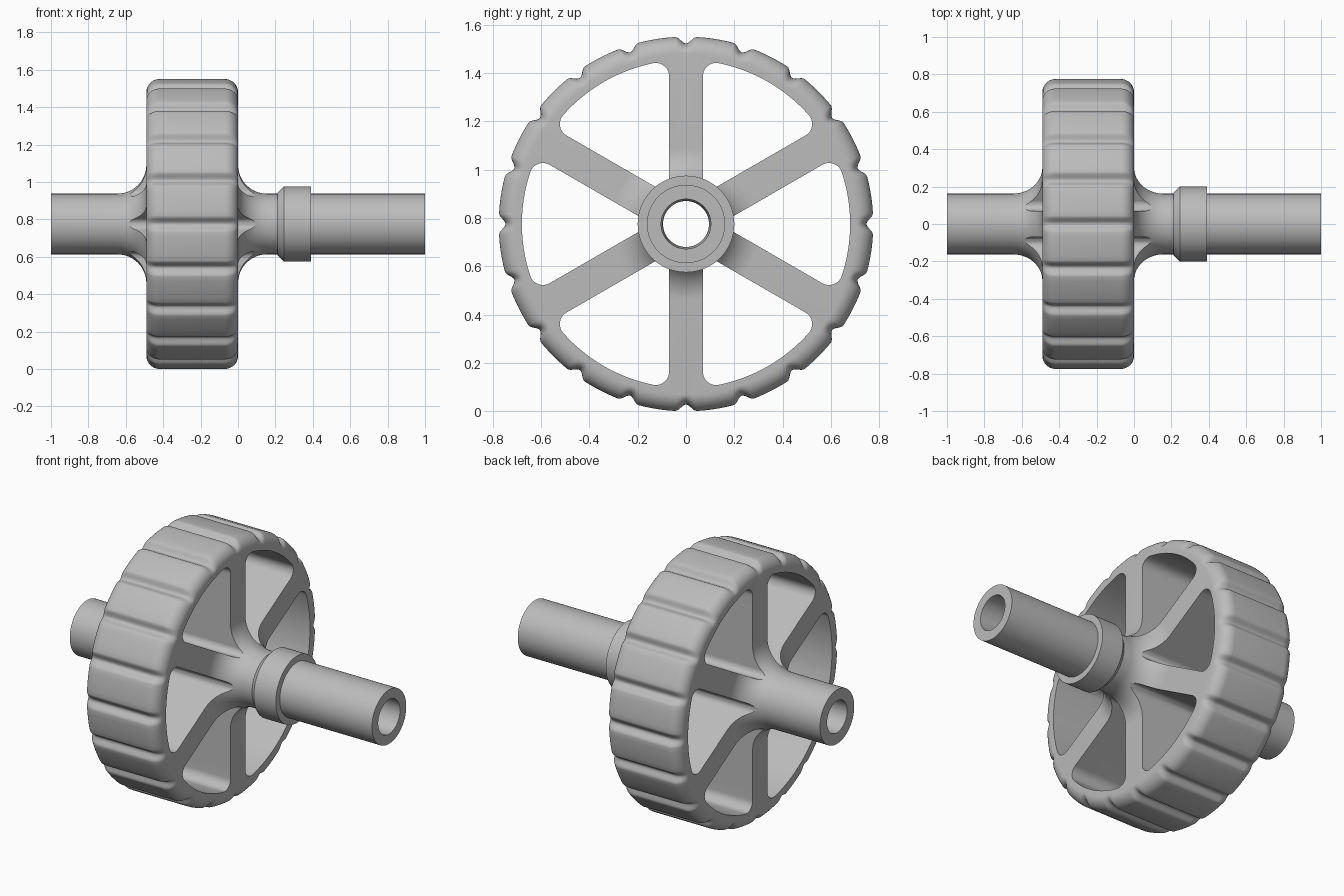
import bpy, bmesh
from math import sin, cos, pi, radians, asin, degrees

cube = bpy.data.objects.get("Cube")
if cube:
    bpy.data.objects.remove(cube, do_unlink=True)

# Main sizes
RIM_R, RIM_IN, CENTRE_Z = 0.776, 0.68, 0.775
X0, X1 = -0.49, 0.0
HUB_R, FLARE, EDGE = 0.162, 0.155, 0.07
GROOVES, DEPTH, HALF = 20, 0.028, 0.045

grey = bpy.data.materials.new("plain grey")
grey.diffuse_color = (0.5, 0.5, 0.5, 1)
grey.use_nodes = True
grey.node_tree.nodes["Principled BSDF"].inputs["Base Color"].default_value = (0.5, 0.5, 0.5, 1)


def arc(cx, cy, r, a0, a1, n):
    """Points on a circle from angle a0 to a1 in degrees."""
    angles = [radians(a0 + (a1 - a0) * i / n) for i in range(n + 1)]
    return [(cx + r * cos(a), cy + r * sin(a)) for a in angles]


def new_object(name, bm):
    bmesh.ops.recalc_face_normals(bm, faces=bm.faces)
    mesh = bpy.data.meshes.new(name)
    bm.to_mesh(mesh)
    bm.free()
    ob = bpy.data.objects.new(name, mesh)
    ob.location.z = CENTRE_Z
    bpy.context.collection.objects.link(ob)
    mesh.materials.append(grey)
    return ob


# Closed section of axle, flares, rim and collar as (x, radius)
profile = [(-1, 0.095), (-1, HUB_R)]
profile += arc(X0 - FLARE, HUB_R + FLARE, FLARE, -90, 0, 14)
profile += arc(X0 + EDGE, RIM_R - EDGE, EDGE, 180, 90, 10)
profile += arc(X1 - EDGE, RIM_R - EDGE, EDGE, 90, 0, 10)
profile += arc(X1 + FLARE, HUB_R + FLARE, FLARE, 180, 270, 14)
profile += [(0.21, HUB_R), (0.21, 0.167), (0.245, 0.2), (0.39, 0.2), (0.39, HUB_R)]
profile += [(1, HUB_R), (1, 0.103)]

# Angles are packed closely across each groove
step = 2 * pi / GROOVES
half_angle = HALF / RIM_R
offsets = [half_angle * (i / 6 - 1) for i in range(13)]
offsets += [half_angle + (step - 2 * half_angle) * i / 6 for i in range(1, 6)]
spin = [(g * step + o, o) for g in range(GROOVES) for o in offsets]


def groove_depth(r, o):
    """Groove fades out around the rounded rim edge."""
    if r <= RIM_R - EDGE or abs(o) >= half_angle:
        return 0
    level = (r - RIM_R + EDGE) / EDGE
    return DEPTH * min(1, level) * 0.5 * (1 + cos(pi * o / half_angle))


# Revolved wheel and axle
bm = bmesh.new()
rings = []
for angle, o in spin:
    ring = []
    for x, r in profile:
        rr = r - groove_depth(r, o)
        ring.append(bm.verts.new((x, rr * cos(angle), rr * sin(angle))))
    rings.append(ring)
for i, ring in enumerate(rings):
    nxt = rings[(i + 1) % len(rings)]
    for j in range(len(profile)):
        k = (j + 1) % len(profile)
        bm.faces.new((ring[j], ring[k], nxt[k], nxt[j]))
wheel = new_object("wheel_and_axle", bm)

# Rounded wedge openings between the six spokes
SPOKE, TIP, CORNER = 0.07, 0.035, 0.055
b = degrees(asin((SPOKE + CORNER) / (RIM_IN - CORNER)))
turn = 30 - b
cx = (RIM_IN - CORNER) * cos(radians(turn))
cy = (RIM_IN - CORNER) * sin(radians(turn))
window = arc(cx, -cy, CORNER, -120, -turn, 10)
window += arc(0, 0, RIM_IN, -turn, turn, 24)[1:-1]
window += arc(cx, cy, CORNER, turn, 120, 10)
window += arc((SPOKE + TIP) / sin(radians(30)), 0, TIP, 120, 240, 10)

bm = bmesh.new()
for n in range(6):
    c, s = cos(n * pi / 3), sin(n * pi / 3)
    face = bm.faces.new([bm.verts.new((-0.7, u * c - v * s, u * s + v * c)) for u, v in window])
    extruded = bmesh.ops.extrude_face_region(bm, geom=[face], use_keep_orig=True)
    moved = [e for e in extruded["geom"] if isinstance(e, bmesh.types.BMVert)]
    bmesh.ops.translate(bm, verts=moved, vec=(0.9, 0, 0))
cutter = new_object("window_cutter", bm)
cutter.hide_render = True

cut = wheel.modifiers.new("windows", 'BOOLEAN')
cut.operation = 'DIFFERENCE'
cut.solver = 'EXACT'
cut.object = cutter

bpy.ops.object.select_all(action='DESELECT')
wheel.select_set(True)
bpy.context.view_layer.objects.active = wheel
bpy.ops.object.modifier_apply(modifier=cut.name)
bpy.data.objects.remove(cutter, do_unlink=True)
bpy.ops.object.shade_smooth_by_angle(angle=radians(30))
